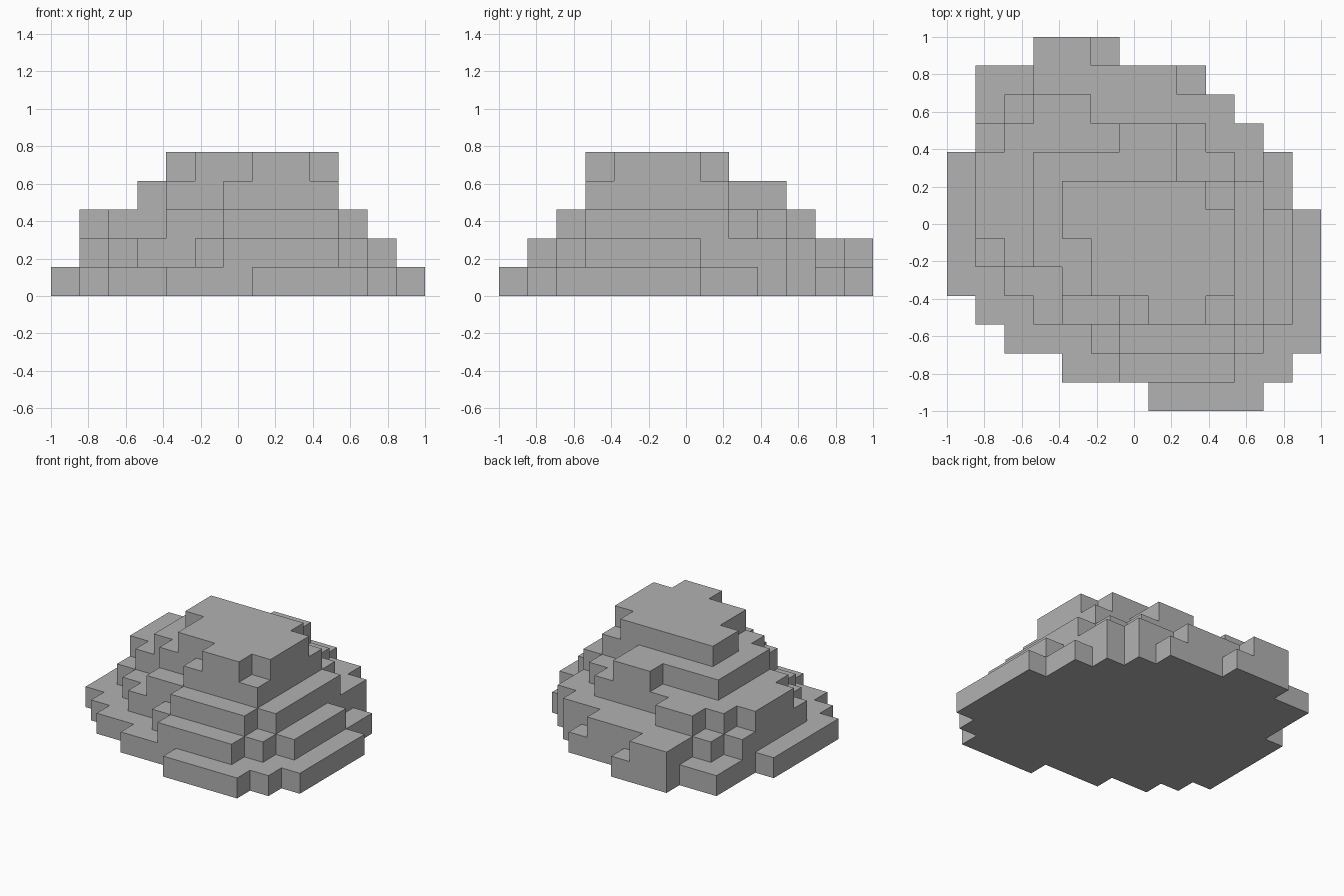
import bpy
import bmesh

# Remove the default object
cube = bpy.data.objects.get("Cube")
if cube:
    bpy.data.objects.remove(cube, do_unlink=True)

CELLS = 13                # cells along the longest side
STEP = 2 / CELLS          # size of one cell

# One flat stone colour
stone = bpy.data.materials.new("stone_grey")
stone.use_nodes = True
colour = (0.445, 0.445, 0.445, 1.0)
stone.diffuse_color = colour
shader = next(n for n in stone.node_tree.nodes if n.type == "BSDF_PRINCIPLED")
shader.inputs["Base Color"].default_value = colour
shader.inputs["Roughness"].default_value = 0.9


def stepped_outline(first_row, spans):
    """Trace row spans (left, right) counter-clockwise, without spare corners."""
    right, left = [], []
    for row, (start, end) in enumerate(spans, first_row):
        right += [(end, row), (end, row + 1)]
        left += [(start, row), (start, row + 1)]
    points = right + left[::-1]
    corners = []
    for i, point in enumerate(points):
        before, after = points[i - 1], points[(i + 1) % len(points)]
        straight = any(before[k] == point[k] == after[k] for k in (0, 1))
        if not straight:
            corners.append(point)
    return corners


def add_terrace(name, level, first_row, spans):
    """Raise one stepped slab, one cell thick, at the given level."""
    bm = bmesh.new()
    verts = [bm.verts.new((x * STEP - 1, y * STEP - 1, level * STEP))
             for x, y in stepped_outline(first_row, spans)]
    base = bm.faces.new(verts)
    raised = bmesh.ops.extrude_face_region(bm, geom=[base], use_keep_orig=True)
    top = [v for v in raised["geom"] if isinstance(v, bmesh.types.BMVert)]
    bmesh.ops.translate(bm, verts=top, vec=(0, 0, STEP))
    bmesh.ops.recalc_face_normals(bm, faces=bm.faces)
    mesh = bpy.data.meshes.new(name)
    bm.to_mesh(mesh)
    bm.free()
    mesh.materials.append(stone)
    terrace = bpy.data.objects.new(name, mesh)
    bpy.context.scene.collection.objects.link(terrace)
    return terrace


# Terraces from the ground up: name, front row, span of each row front to back
terraces = [
    ("ground_terrace", 0, [(7, 11), (4, 12), (2, 13), (1, 13), (0, 13), (0, 13), (0, 13),
                           (0, 12), (0, 12), (1, 11), (1, 10), (1, 9), (3, 6)]),
    ("lower_terrace", 1, [(6, 10), (5, 11), (3, 12), (2, 12), (1, 12), (1, 12),
                          (1, 11), (1, 11), (1, 11), (2, 10), (3, 8), (3, 5)]),
    ("middle_terrace", 2, [(6, 10), (4, 11), (4, 11), (2, 11), (1, 11), (1, 11),
                           (1, 10), (2, 9), (3, 5)]),
    ("upper_terrace", 3, [(6, 10), (4, 10), (3, 10), (3, 10), (3, 10), (3, 8), (6, 8)]),
    ("summit_terrace", 3, [(7, 9), (5, 10), (5, 10), (4, 10), (4, 9)]),
]
for level, (name, first_row, spans) in enumerate(terraces):
    add_terrace(name, level, first_row, spans)
